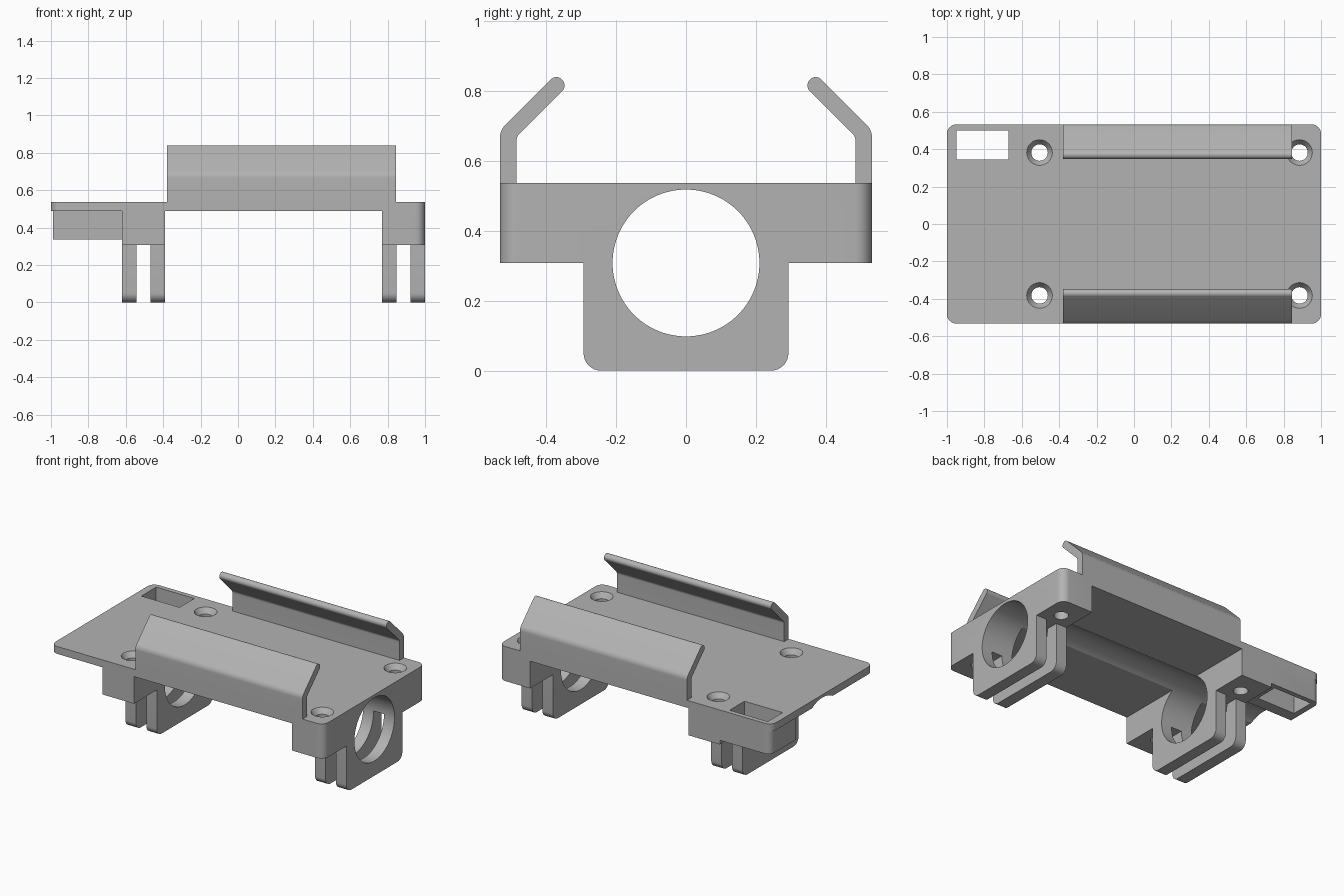
import bpy
import bmesh
import math
from mathutils import Vector

if "Cube" in bpy.data.objects:
    bpy.data.objects.remove(bpy.data.objects["Cube"], do_unlink=True)

grey = bpy.data.materials.new("plain grey")
grey.use_nodes = True
grey.diffuse_color = (0.45, 0.45, 0.45, 1)
grey.node_tree.nodes["Principled BSDF"].inputs["Base Color"].default_value = grey.diffuse_color

HALF_Y = 0.532
TOP, UNDER, BLOCK_Z = 0.537, 0.488, 0.308
CLAMPS = ((-0.62, -0.39), (0.77, 1.0))
FIN = 0.077


def rounded(corners):
    """Outline from (u, v, radius) corners, with arcs in place of sharp points."""
    out = []
    for i, (u, v, r) in enumerate(corners):
        p = Vector((u, v))
        if not r:
            out.append(p)
            continue
        a = (Vector(corners[i - 1][:2]) - p).normalized()
        b = (Vector(corners[(i + 1) % len(corners)][:2]) - p).normalized()
        half = a.angle(b) / 2
        centre = p + (a + b).normalized() * (r / math.sin(half))
        start = p + a * (r / math.tan(half)) - centre
        end = p + b * (r / math.tan(half)) - centre
        turn = math.atan2(start.x * end.y - start.y * end.x, start.dot(end))
        for k in range(9):
            t = turn * k / 8
            c, s = math.cos(t), math.sin(t)
            out.append(centre + Vector((start.x * c - start.y * s,
                                        start.x * s + start.y * c)))
    return out


def rect(u0, u1, v0, v1, r=(0, 0, 0, 0)):
    return rounded([(u0, v0, r[0]), (u1, v0, r[1]), (u1, v1, r[2]), (u0, v1, r[3])])


def circle(u, v, r, n=64):
    return [Vector((u + r * math.cos(math.tau * k / n),
                    v + r * math.sin(math.tau * k / n))) for k in range(n)]


def prism(name, loops, axis, lo, hi):
    """Solid between two equal outlines, along x (outline in yz) or z (outline in xy)."""
    low, high = loops if isinstance(loops, tuple) else (loops, loops)
    place = (lambda p, h: (h, p.x, p.y)) if axis == "x" else (lambda p, h: (p.x, p.y, h))
    bm = bmesh.new()
    a = [bm.verts.new(place(p, lo)) for p in low]
    b = [bm.verts.new(place(p, hi)) for p in high]
    bm.faces.new(a)
    bm.faces.new(b)
    for i in range(len(a)):
        j = (i + 1) % len(a)
        bm.faces.new((a[i], a[j], b[j], b[i]))
    bmesh.ops.recalc_face_normals(bm, faces=bm.faces)
    mesh = bpy.data.meshes.new(name)
    bm.to_mesh(mesh)
    bm.free()
    mesh.materials.append(grey)
    ob = bpy.data.objects.new(name, mesh)
    bpy.context.collection.objects.link(ob)
    return ob


def combine(target, tool, operation):
    mod = target.modifiers.new(operation.lower(), "BOOLEAN")
    mod.operation, mod.solver, mod.object = operation, "EXACT", tool
    bpy.context.view_layer.objects.active = target
    bpy.ops.object.modifier_apply(modifier=mod.name)
    bpy.data.objects.remove(tool, do_unlink=True)


# Flat top plate
body = prism("tube_mount_body", rect(-1, 1, -HALF_Y, HALF_Y, (0.05,) * 4), "z", UNDER, TOP)

# Two clamps: a wide block with a pair of hanging fins each
for x0, x1 in CLAMPS:
    r = 0.05 if x1 == 1 else 0
    combine(body, prism("clamp_block", rect(x0, x1, -HALF_Y, HALF_Y, (0, r, r, 0)),
                        "z", BLOCK_Z, TOP - 0.02), "UNION")
    for f0, f1 in ((x0, x0 + FIN), (x1 - FIN, x1)):
        combine(body, prism("clamp_fin", rect(-0.293, 0.293, 0, 0.4, (0.05, 0.05, 0, 0)),
                            "x", f0, f1), "UNION")

# Open socket under the back right corner of the plate
combine(body, prism("socket", rect(-0.99, -0.61, 0.27, HALF_Y, (0, 0, 0, 0.045)),
                    "z", 0.336, TOP - 0.02), "UNION")

# Bent spring clips along both long edges, with rounded tips
for side in (-1, 1):
    outline = [(0.485, 0.51, 0), (HALF_Y, 0.51, 0), (HALF_Y, 0.688, 0.05),
               (0.371, 0.849, 0.0225), (0.338, 0.816, 0.0225), (0.485, 0.669, 0.03)]
    combine(body, prism("spring_clip", rounded([(side * y, z, r) for y, z, r in outline]),
                        "x", -0.38, 0.845), "UNION")

# Long round bore for the tube, also grooving the plate
combine(body, prism("tube_bore", circle(0, 0.308, 0.21, 96), "x", -1.1, 1.1), "DIFFERENCE")

# Socket opening
combine(body, prism("socket_opening", rect(-0.95, -0.67, 0.345, 0.5), "z", 0.2, 0.7),
        "DIFFERENCE")

# Countersunk screw holes
for x in (-0.505, 0.885):
    for y in (-0.382, 0.382):
        combine(body, prism("screw_hole", circle(x, y, 0.044, 32), "z", 0.2, 0.6), "DIFFERENCE")
        cone = (circle(x, y, 0.044, 32), circle(x, y, 0.07, 32))
        combine(body, prism("countersink", cone, "z", TOP - 0.035, TOP + 0.002), "DIFFERENCE")

bpy.ops.object.select_all(action="DESELECT")
body.select_set(True)
bpy.context.view_layer.objects.active = body
bpy.ops.object.shade_smooth_by_angle(angle=math.radians(30))
